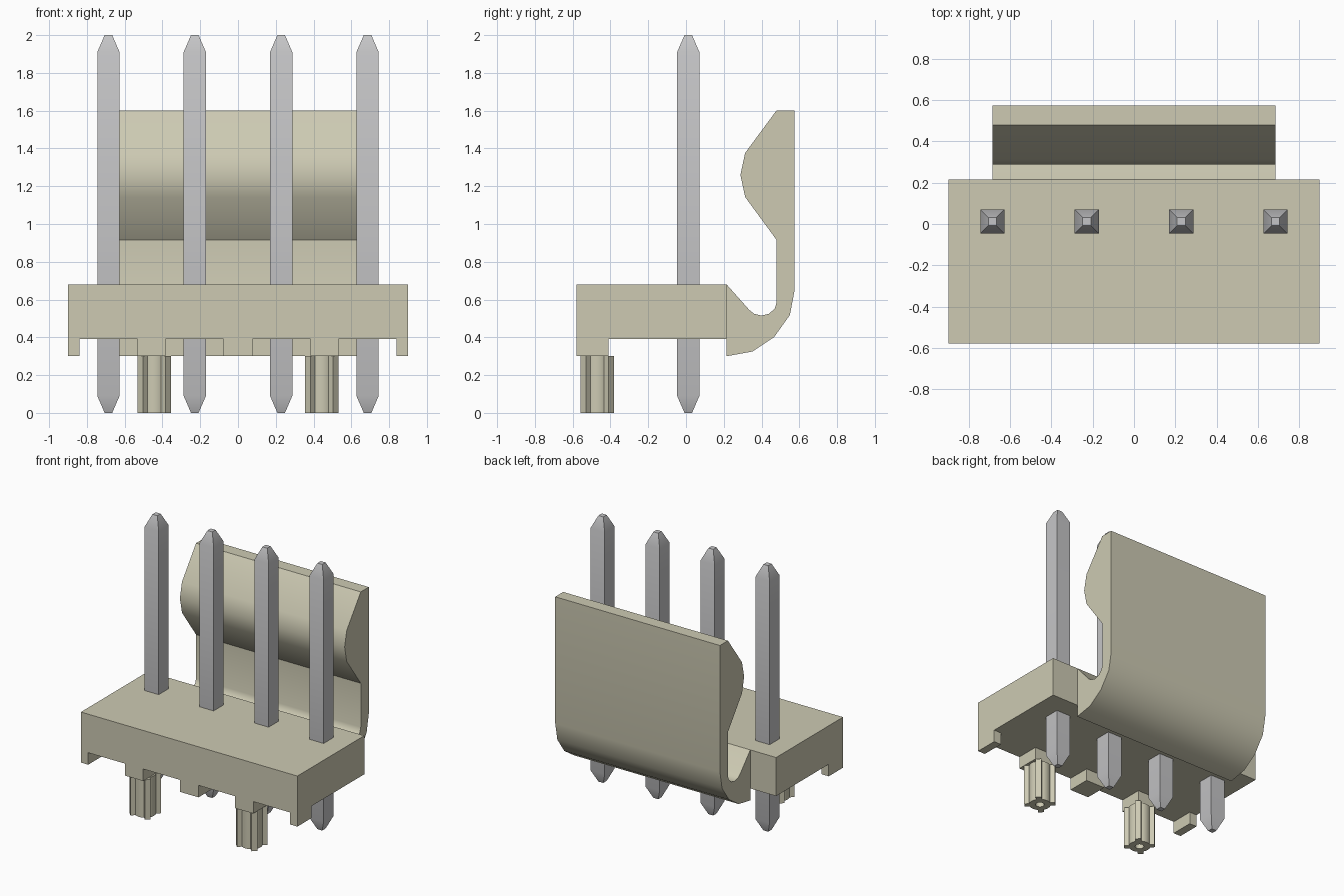
import bpy
import bmesh
import math
from mathutils import Matrix

cube = bpy.data.objects.get("Cube")
if cube:
    bpy.data.objects.remove(cube, do_unlink=True)


def material(name, rgb):
    mat = bpy.data.materials.new(name)
    mat.use_nodes = True
    mat.diffuse_color = (*rgb, 1)
    mat.node_tree.nodes["Principled BSDF"].inputs["Base Color"].default_value = (*rgb, 1)
    return mat


BEIGE = material("beige plastic", (0.61, 0.59, 0.45))
METAL = material("grey metal", (0.56, 0.56, 0.57))


def finish(bm, name, mat, smooth=None):
    bmesh.ops.recalc_face_normals(bm, faces=bm.faces)
    mesh = bpy.data.meshes.new(name)
    bm.to_mesh(mesh)
    bm.free()
    mesh.materials.append(mat)
    obj = bpy.data.objects.new(name, mesh)
    bpy.context.collection.objects.link(obj)
    if smooth:
        bpy.ops.object.select_all(action="DESELECT")
        obj.select_set(True)
        bpy.context.view_layer.objects.active = obj
        bpy.ops.object.shade_smooth_by_angle(angle=math.radians(smooth))
    return obj


def extrude(name, points, offset, smooth=None):
    """Closed outline swept along an offset vector."""
    bm = bmesh.new()
    face = bm.faces.new([bm.verts.new(p) for p in points])
    new = bmesh.ops.extrude_face_region(bm, geom=[face])["geom"]
    bmesh.ops.translate(bm, vec=offset,
                        verts=[v for v in new if isinstance(v, bmesh.types.BMVert)])
    return finish(bm, name, BEIGE, smooth)


# Housing block with the row of feet along its front edge
FRONT, BACK, FOOT_BACK = -0.58, 0.215, -0.41
UNDER, TOP, FOOT = 0.39, 0.68, 0.30


def box(name, x0, x1, y0, y1, z0, z1):
    outline = [(x0, y0, z0), (x1, y0, z0), (x1, y1, z0), (x0, y1, z0)]
    return extrude(name, outline, (0, 0, z1 - z0))


box("housing", -0.9, 0.9, FRONT, BACK, UNDER, TOP)
box("middle_foot", -0.078, 0.078, FRONT, FOOT_BACK, FOOT, UNDER)
for side, s in (("left", 1), ("right", -1)):
    for part, a, b in (("end_foot", 0.84, 0.9), ("peg_foot", 0.383, 0.533)):
        box(f"{side}_{part}", min(s * a, s * b), max(s * a, s * b),
            FRONT, FOOT_BACK, FOOT, UNDER)

# Springy latch at the back: root, U bend, upright and bulged hook
HALF = 0.685
latch = [(BACK, TOP), (0.335, 0.545), (0.36, 0.525), (0.4, 0.515), (0.44, 0.525),
         (0.47, 0.553), (0.48, 0.585), (0.48, 0.915), (0.313, 1.143), (0.288, 1.26),
         (0.313, 1.376), (0.48, 1.602), (0.575, 1.602), (0.575, 0.65), (0.55, 0.518),
         (0.467, 0.402), (0.352, 0.325), (BACK, FOOT)]
extrude("latch", [(-HALF, y, z) for y, z in latch], (2 * HALF, 0, 0), smooth=30)


# Locating pegs: hollow-ended cylinder with four diagonal ribs
def peg(name, x, y):
    bm = bmesh.new()
    n = 24
    rings = []
    for r, z in ((0.074, FOOT), (0.074, 0), (0.03, 0), (0.03, 0.08)):
        rings.append([bm.verts.new((x + r * math.cos(math.tau * i / n),
                                    y + r * math.sin(math.tau * i / n), z))
                      for i in range(n)])
    for a, b in zip(rings, rings[1:]):
        for i in range(n):
            j = (i + 1) % n
            bm.faces.new((a[i], a[j], b[j], b[i]))
    bm.faces.new(rings[0])
    bm.faces.new(rings[-1])
    for k in range(4):
        mat = (Matrix.Translation((x, y, FOOT / 2))
               @ Matrix.Rotation(math.radians(45 + 90 * k), 4, "Z")
               @ Matrix.Translation((0.085, 0, 0))
               @ Matrix.Diagonal((0.04, 0.04, FOOT, 1)))
        bmesh.ops.create_cube(bm, size=1, matrix=mat)
    finish(bm, name, BEIGE, 30)


peg("left_peg", 0.443, -0.47)
peg("right_peg", -0.443, -0.47)


# Square contact pins, tapered at both ends
def pin(name, x, y):
    bm = bmesh.new()
    rings = []
    for h, z in ((0.02, 0), (0.059, 0.09), (0.059, 1.91), (0.02, 2)):
        rings.append([bm.verts.new((x + sx * h, y + sy * h, z))
                      for sx, sy in ((-1, -1), (1, -1), (1, 1), (-1, 1))])
    for a, b in zip(rings, rings[1:]):
        for i in range(4):
            j = (i + 1) % 4
            bm.faces.new((a[i], a[j], b[j], b[i]))
    bm.faces.new(rings[0])
    bm.faces.new(rings[-1])
    finish(bm, name, METAL, 30)


for i in range(4):
    pin(f"pin_{i + 1}", -0.686 + i * 0.4573, 0.012)
